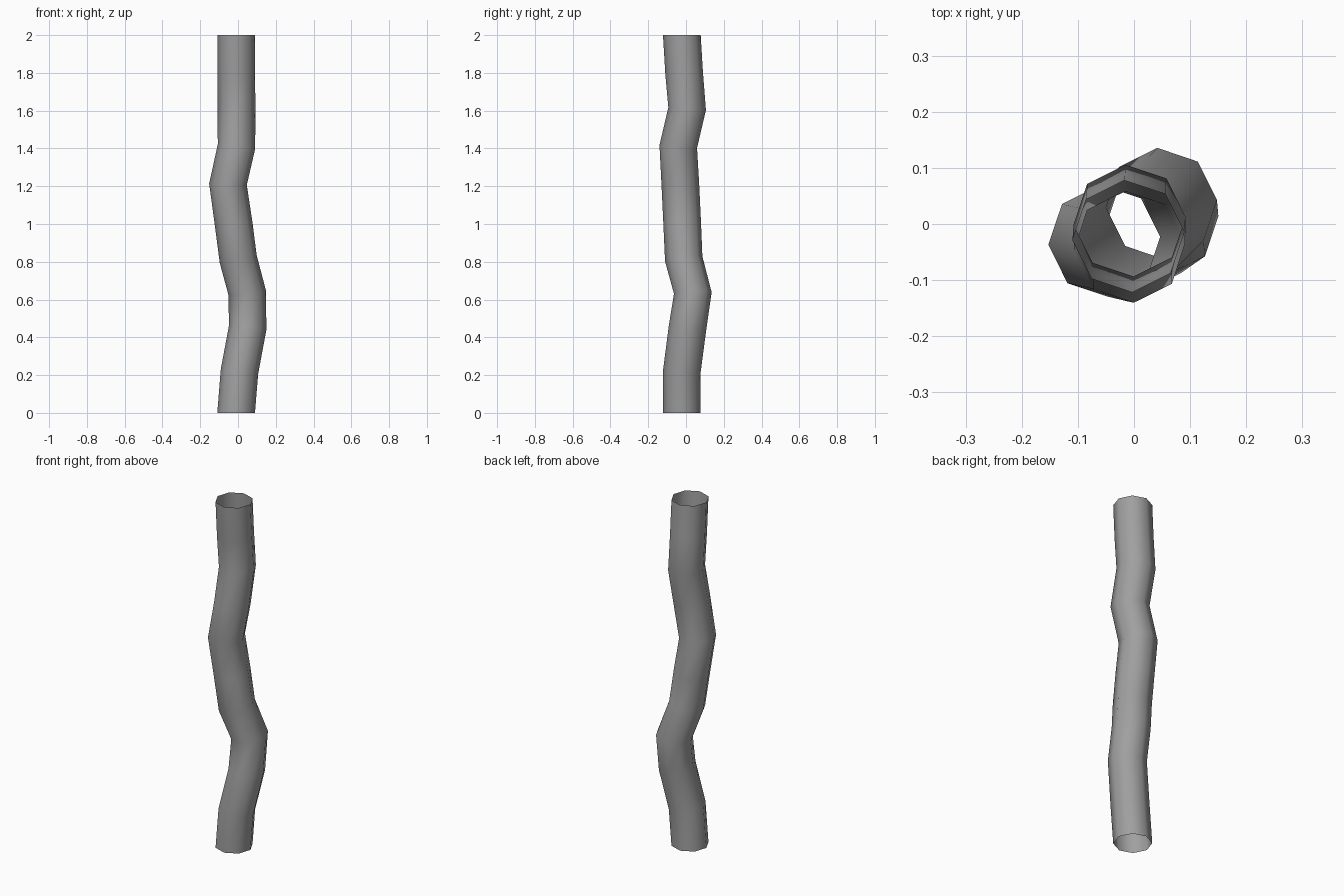
import bpy
import bmesh
from math import cos, sin, radians, tau
from mathutils import Matrix, Vector

cube = bpy.data.objects.get("Cube")
if cube:
    bpy.data.objects.remove(cube, do_unlink=True)

SIDES, RADIUS, TURN = 8, 0.1, radians(4)
UP = Vector((0, 0, 1))

# Centre line of the crooked pipe
path = [Vector(p) for p in (
    (-0.01, -0.022, 0), (0.008, -0.022, 0.22), (0.051, 0.008, 0.45),
    (0.049, 0.036, 0.635), (0.001, -0.012, 0.815), (-0.023, -0.02, 1.0),
    (-0.053, -0.03, 1.21), (-0.008, -0.041, 1.41), (-0.008, 0.006, 1.61),
    (-0.009, -0.01, 1.8), (-0.01, -0.022, 2.0))]

material = bpy.data.materials.new("grey metal")
material.use_nodes = True
grey = (0.35, 0.35, 0.35, 1)
material.diffuse_color = grey
material.node_tree.nodes["Principled BSDF"].inputs["Base Color"].default_value = grey

# Open tube: each ring is tilted to the local direction, the end rings are level
bm = bmesh.new()
rings = []
for i, centre in enumerate(path):
    tilt = Matrix.Identity(3)
    if 0 < i < len(path) - 1:
        before = (centre - path[i - 1]).normalized()
        after = (path[i + 1] - centre).normalized()
        tilt = UP.rotation_difference(before + after).to_matrix()
    ring = []
    for k in range(SIDES):
        a = TURN + tau * k / SIDES
        offset = Vector((cos(a), sin(a), 0)) * RADIUS
        ring.append(bm.verts.new(centre + tilt @ offset))
    rings.append(ring)

for low, high in zip(rings, rings[1:]):
    for k in range(SIDES):
        n = (k + 1) % SIDES
        bm.faces.new((low[k], low[n], high[n], high[k])).smooth = True

mesh = bpy.data.meshes.new("bent_pipe")
bm.to_mesh(mesh)
bm.free()
mesh.materials.append(material)
pipe = bpy.data.objects.new("bent_pipe", mesh)
bpy.context.collection.objects.link(pipe)
